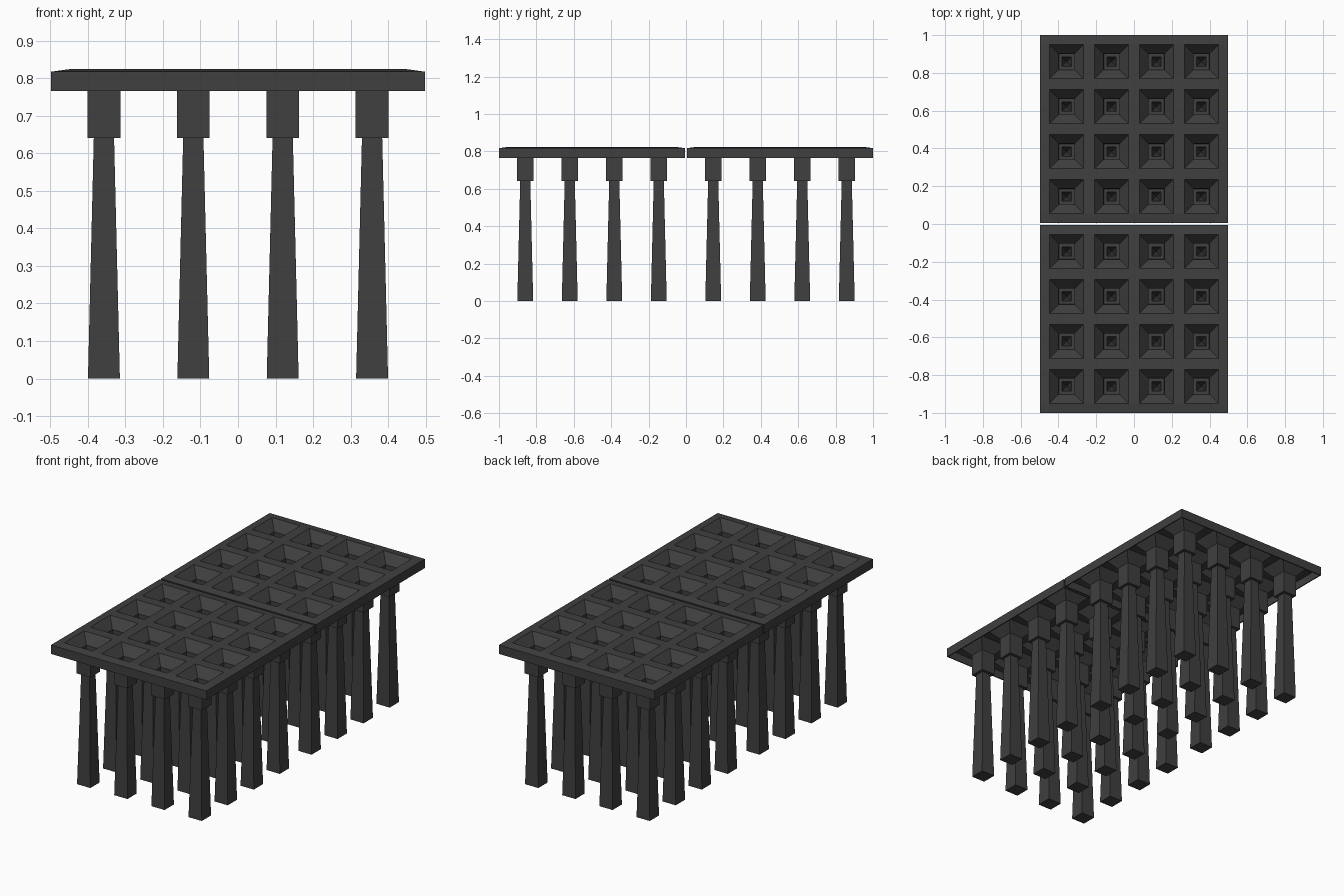
import bpy, bmesh

if "Cube" in bpy.data.objects:
    bpy.data.objects.remove(bpy.data.objects["Cube"])

HALF, PITCH, HOLE, WALL = 0.4975, 0.238, 0.09, 0.006
TOP, EDGE_TOP, SKIRT = 0.824, 0.817, 0.765
CENTRES = [(i - 1.5) * PITCH for i in range(4)]

mat = bpy.data.materials.new("charcoal plastic")
mat.diffuse_color = (0.05, 0.05, 0.05, 1)
mat.use_nodes = True
mat.node_tree.nodes["Principled BSDF"].inputs["Base Color"].default_value = mat.diffuse_color


def square(bm, cx, cy, h, z):
    return [bm.verts.new((cx + sx * h, cy + sy * h, z))
            for sx, sy in ((-1, -1), (1, -1), (1, 1), (-1, 1))]


def bridge(bm, a, b):
    for i in range(4):
        j = (i + 1) % 4
        bm.faces.new((a[i], a[j], b[j], b[i]))


def loft(bm, cx, cy, profile):
    """Join square rings given as (half width, height)."""
    rings = [square(bm, cx, cy, h, z) for h, z in profile]
    for a, b in zip(rings, rings[1:]):
        bridge(bm, a, b)
    return rings


def sheet(bm, half, z_mid, z_edge):
    """Deck with square openings and a gently sloping border."""
    lines = [-half] + [c + s * HOLE for c in CENTRES for s in (-1, 1)] + [half]
    last = len(lines) - 1
    grid = [[bm.verts.new((x, y, z_edge if i in (0, last) or j in (0, last) else z_mid))
             for j, y in enumerate(lines)] for i, x in enumerate(lines)]
    for i in range(last):
        for j in range(last):
            if not (i % 2 and j % 2):
                bm.faces.new((grid[i][j], grid[i + 1][j],
                              grid[i + 1][j + 1], grid[i][j + 1]))


def build_tray(name, y):
    bm = bmesh.new()
    # Deck, its underside and the skirt around it
    sheet(bm, HALF, TOP, EDGE_TOP)
    sheet(bm, HALF - WALL, TOP - WALL, EDGE_TOP - WALL)
    loft(bm, 0, 0, [(HALF, EDGE_TOP), (HALF, SKIRT),
                    (HALF - WALL, SKIRT), (HALF - WALL, EDGE_TOP - WALL)])
    for cx in CENTRES:
        for cy in CENTRES:
            # Funnel, socket and pointed cavity
            inner = loft(bm, cx, cy, [(HOLE, TOP), (0.043, 0.772),
                                      (0.041, 0.646), (0.025, 0.646)])
            tip = bm.verts.new((cx, cy, 0.35))
            neck = inner[-1]
            for i in range(4):
                bm.faces.new((neck[i], neck[(i + 1) % 4], tip))
            # Outside of funnel, collar block and flared leg
            outer = loft(bm, cx, cy, [(HOLE, TOP - WALL), (0.0437, 0.766),
                                      (0.0437, 0.641), (0.027, 0.641), (0.0425, 0)])
            bm.faces.new(outer[-1])
    bmesh.ops.remove_doubles(bm, verts=bm.verts, dist=0.0003)
    bmesh.ops.recalc_face_normals(bm, faces=bm.faces)
    mesh = bpy.data.meshes.new(name)
    bm.to_mesh(mesh)
    bm.free()
    mesh.materials.append(mat)
    obj = bpy.data.objects.new(name, mesh)
    obj.location.y = y
    bpy.context.collection.objects.link(obj)


build_tray("front_cell_tray", -0.5025)
build_tray("back_cell_tray", 0.5025)
